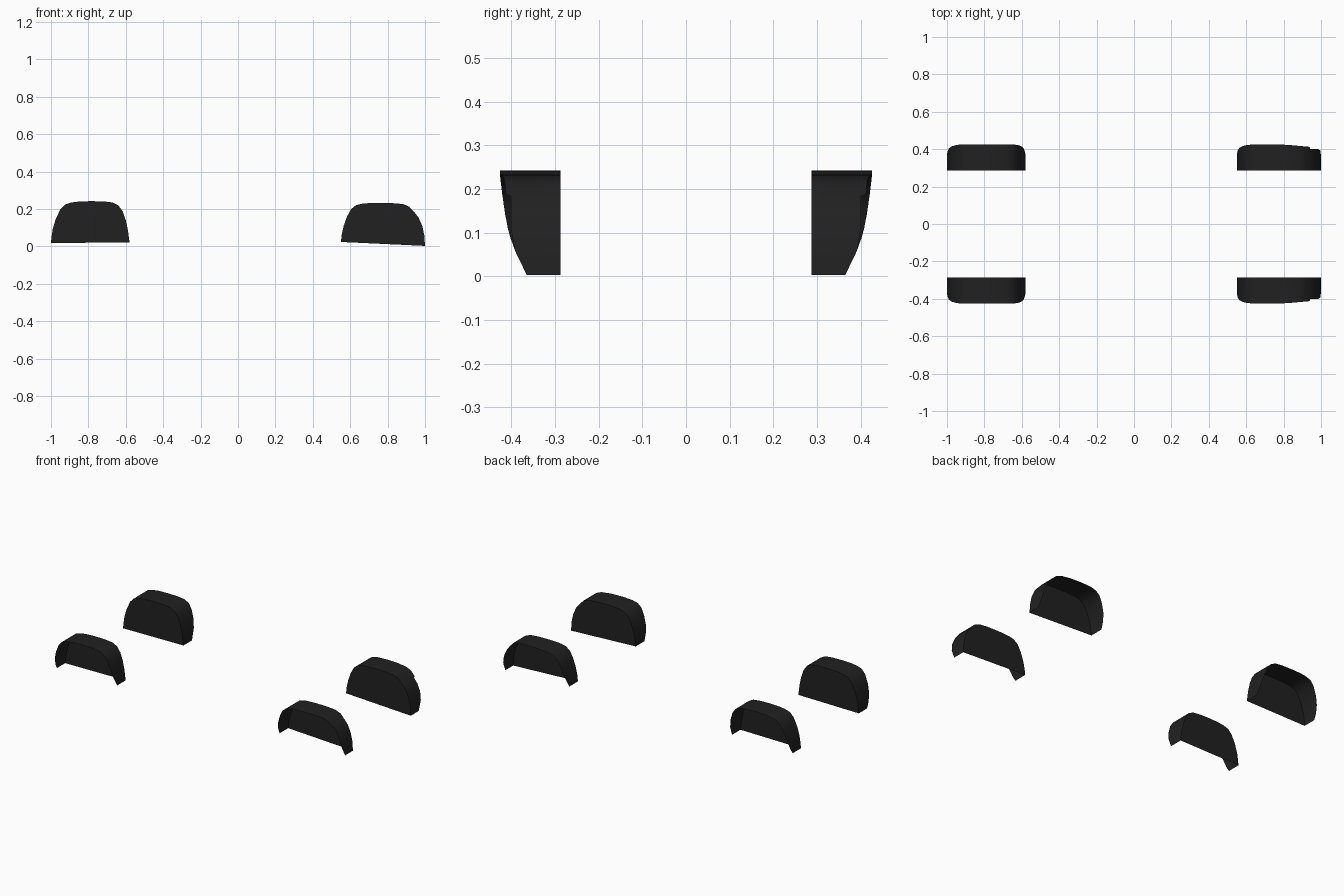
import bpy, bmesh

if "Cube" in bpy.data.objects:
    bpy.data.objects.remove(bpy.data.objects["Cube"])

INNER_Y = 0.287

# Arch outlines in side view (x, z), from rear foot over the top to front foot
REAR = [(-1, .018), (-.997, .05), (-.99, .095), (-.975, .145), (-.95, .198), (-.925, .224),
        (-.89, .235), (-.85, .24), (-.79, .242), (-.72, .241), (-.67, .235), (-.64, .22),
        (-.617, .188), (-.6, .14), (-.588, .085), (-.58, .022)]
FRONT = [(.55, .024), (.555, .065), (.565, .11), (.583, .16), (.605, .2), (.632, .221),
         (.67, .23), (.74, .233), (.82, .232), (.88, .227), (.915, .213), (.938, .187),
         (.942, .184), (.965, .155), (.985, .11), (.996, .06), (1, .003)]
# Outer lip reach (z, y): the lip tucks in towards the bottom
LIP = [(0, .364), (.02, .37), (.04, .384), (.08, .4), (.12, .411), (.18, .42), (.23, .426)]


def lip_y(x, z):
    y = LIP[-1][1]
    for (z0, y0), (z1, y1) in zip(LIP, LIP[1:]):
        if z <= z1:
            y = y0 + (y1 - y0) * max(0, z - z0) / (z1 - z0)
            break
    if x > .8:                      # front liner narrows towards the nose
        y = min(y, .425 - (x - .8) * .09)
    return min(y, .401) if x > .94 else y


mat = bpy.data.materials.new("black_plastic")
mat.diffuse_color = (.015, .015, .015, 1)
mat.use_nodes = True
mat.node_tree.nodes["Principled BSDF"].inputs["Base Color"].default_value = mat.diffuse_color


def liner(name, outline, side):
    bm = bmesh.new()
    inner = [bm.verts.new((x, side * INNER_Y, z)) for x, z in outline]
    outer = [bm.verts.new((x, side * lip_y(x, z), z)) for x, z in outline]
    # arched strip over the wheel
    for i in range(len(outline) - 1):
        bm.faces.new((inner[i], inner[i + 1], outer[i + 1], outer[i]))
    # flat inner wall
    bm.faces.new(inner[::-1])
    bmesh.ops.recalc_face_normals(bm, faces=bm.faces[:])
    me = bpy.data.meshes.new(name)
    bm.to_mesh(me)
    bm.free()
    me.materials.append(mat)
    ob = bpy.data.objects.new(name, me)
    bpy.context.collection.objects.link(ob)
    bpy.ops.object.select_all(action='DESELECT')
    ob.select_set(True)
    bpy.context.view_layer.objects.active = ob
    bpy.ops.object.shade_smooth_by_angle(angle=.6)


# Four wheel-arch liners
for side, tag in ((-1, "right"), (1, "left")):
    liner("rear_wheel_liner_" + tag, REAR, side)
    liner("front_wheel_liner_" + tag, FRONT, side)
